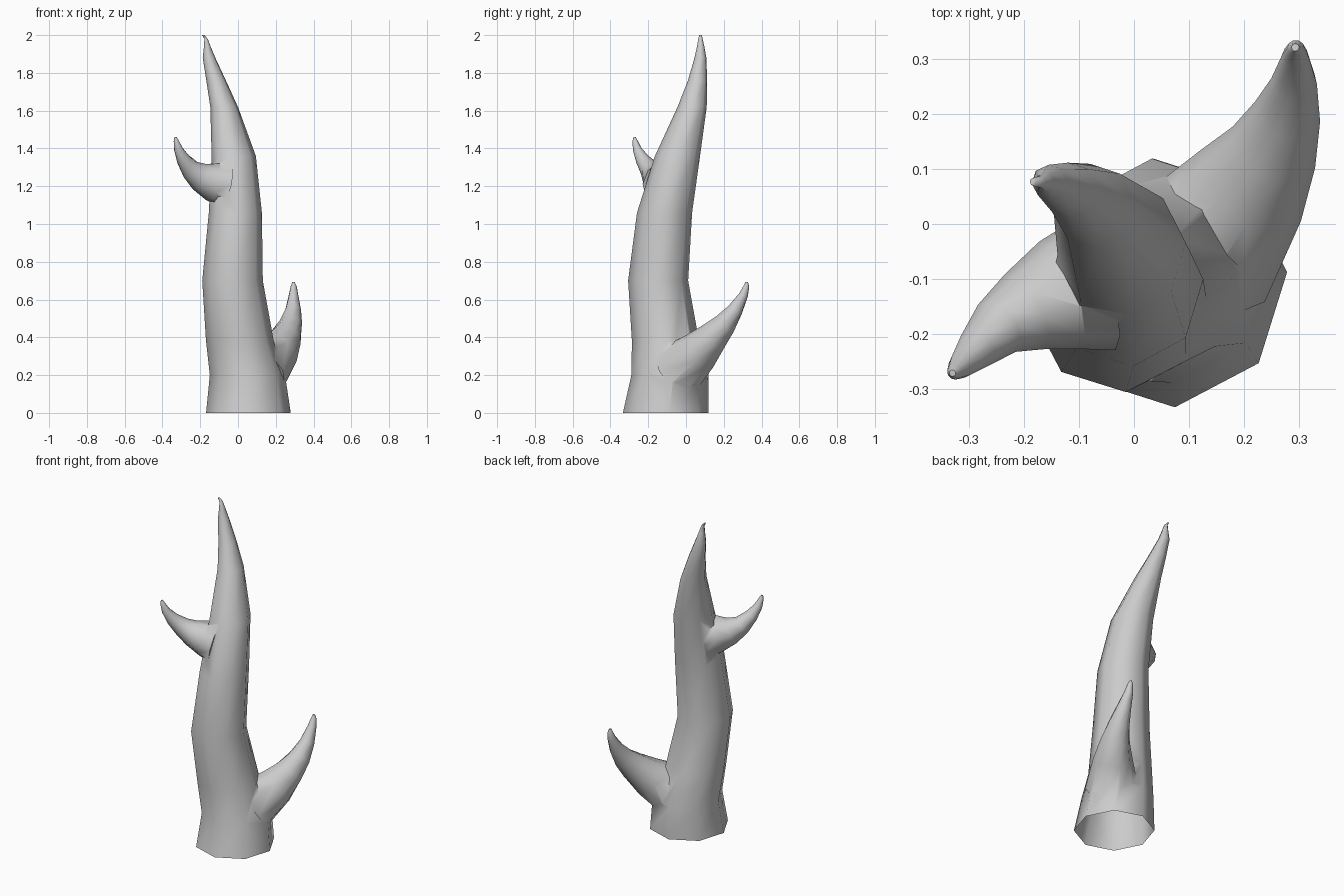
import bpy, bmesh, math
from mathutils import Vector

if "Cube" in bpy.data.objects:
    bpy.data.objects.remove(bpy.data.objects["Cube"])


def skin(name, rings):
    # Bridge a list of vertex rings into a closed tapering tube
    bm = bmesh.new()
    loops = [[bm.verts.new(p) for p in ring] for ring in rings]
    n = len(loops[0])
    for a, b in zip(loops, loops[1:]):
        for i in range(n):
            j = (i + 1) % n
            bm.faces.new((a[i], a[j], b[j], b[i]))
    bm.faces.new(loops[0][::-1])
    bm.faces.new(loops[-1])
    bmesh.ops.recalc_face_normals(bm, faces=bm.faces)
    mesh = bpy.data.meshes.new(name)
    bm.to_mesh(mesh)
    bm.free()
    obj = bpy.data.objects.new(name, mesh)
    bpy.context.collection.objects.link(obj)
    return obj


def branch(name, path, sides=10):
    # Rings perpendicular to the path: (x, y, z, radius)
    pts = [Vector(p[:3]) for p in path]
    rings = []
    for i, p in enumerate(pts):
        d = (pts[min(i + 1, len(pts) - 1)] - pts[max(i - 1, 0)]).normalized()
        u = d.cross(Vector((0, 0, 1))).normalized()
        v = d.cross(u)
        ring = []
        for k in range(sides):
            a = 2 * math.pi * k / sides
            ring.append(p + path[i][3] * (u * math.cos(a) + v * math.sin(a)))
        rings.append(ring)
    return skin(name, rings)


# Trunk: z, x min, x max, y min, y max of each octagonal ring
sections = [
    (0.00, -0.17, 0.28, -0.335, 0.12),
    (0.20, -0.15, 0.25, -0.29, 0.12),
    (0.38, -0.17, 0.19, -0.287, 0.07),
    (0.70, -0.19, 0.132, -0.307, 0.012),
    (1.06, -0.155, 0.127, -0.26, 0.033),
    (1.36, -0.14, 0.095, -0.165, 0.075),
    (1.62, -0.147, 0.0, -0.045, 0.11),
    (1.76, -0.168, -0.064, 0.01, 0.112),
    (1.88, -0.187, -0.12, 0.045, 0.108),
    (1.94, -0.18, -0.145, 0.058, 0.097),
    (1.98, -0.178, -0.16, 0.065, 0.088),
    (2.00, -0.19, -0.178, 0.07, 0.084),
]
rings = []
for z, x0, x1, y0, y1 in sections:
    ring = []
    for k in range(8):
        a = math.radians(5 + 45 * k)
        ring.append(((x0 + x1) / 2 + (x1 - x0) / 2 * math.cos(a),
                     (y0 + y1) / 2 + (y1 - y0) / 2 * math.sin(a), z))
    rings.append(ring)
trunk = skin("trunk", rings)

# Side branches, curving upward to pointed tips
lower = branch("lower_branch", [
    (0.12, -0.05, 0.22, 0.15), (0.213, 0.07, 0.325, 0.112),
    (0.255, 0.14, 0.40, 0.084), (0.28, 0.205, 0.47, 0.062),
    (0.292, 0.26, 0.545, 0.042), (0.294, 0.305, 0.625, 0.025),
    (0.295, 0.32, 0.67, 0.016), (0.294, 0.322, 0.692, 0.007)])
upper = branch("upper_branch", [
    (-0.07, -0.11, 1.21, 0.125), (-0.135, -0.13, 1.225, 0.105),
    (-0.20, -0.16, 1.25, 0.077), (-0.25, -0.19, 1.287, 0.055),
    (-0.288, -0.23, 1.34, 0.038), (-0.315, -0.258, 1.395, 0.024),
    (-0.327, -0.27, 1.44, 0.014), (-0.331, -0.272, 1.46, 0.006)])

# Merge the branches into the trunk
bpy.context.view_layer.objects.active = trunk
trunk.select_set(True)
for b in (lower, upper):
    m = trunk.modifiers.new("union", 'BOOLEAN')
    m.operation = 'UNION'
    m.solver = 'EXACT'
    m.object = b
    bpy.ops.object.modifier_apply(modifier=m.name)
    bpy.data.objects.remove(b)

# Open the underside of the base
bm = bmesh.new()
bm.from_mesh(trunk.data)
base = [f for f in bm.faces if all(v.co.z < 0.001 for v in f.verts)]
bmesh.ops.delete(bm, geom=base, context='FACES')
bm.to_mesh(trunk.data)
bm.free()
bpy.ops.object.shade_smooth_by_angle(angle=math.radians(60))
